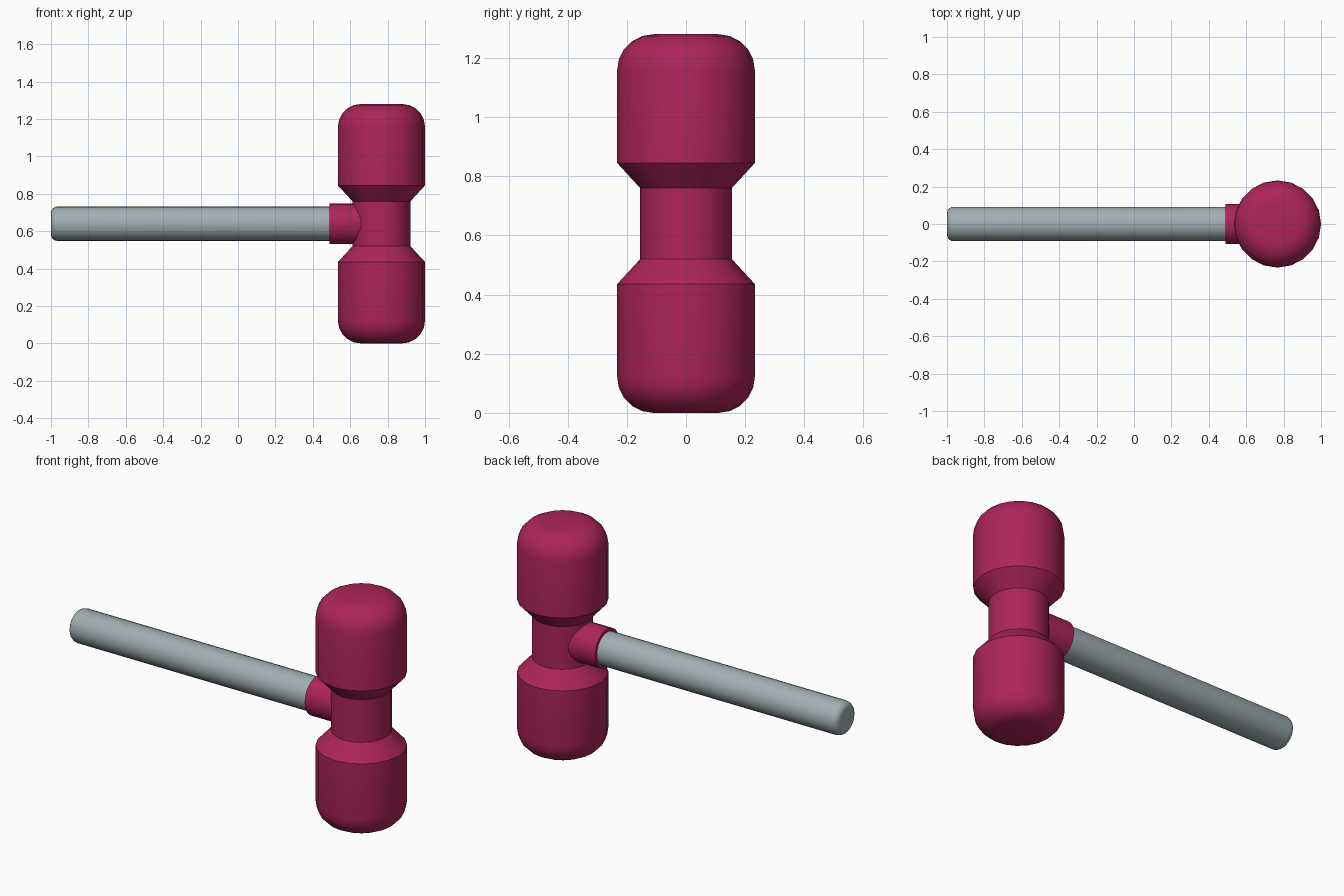
import bpy, bmesh
from math import sin, cos, pi
from mathutils import Matrix

if "Cube" in bpy.data.objects:
    bpy.data.objects.remove(bpy.data.objects["Cube"])


def material(name, rgb):
    mat = bpy.data.materials.new(name)
    mat.diffuse_color = (*rgb, 1)
    mat.use_nodes = True
    mat.node_tree.nodes["Principled BSDF"].inputs["Base Color"].default_value = mat.diffuse_color
    return mat


def lathe(name, profile, sides, matrix, mat, angle):
    """Spin (radius, height) points around local z, cap both ends."""
    bm = bmesh.new()
    rings = [[bm.verts.new((r * cos(2 * pi * i / sides), r * sin(2 * pi * i / sides), h))
              for i in range(sides)] for r, h in profile]
    for a, b in zip(rings, rings[1:]):
        for i in range(sides):
            j = (i + 1) % sides
            bm.faces.new((a[i], a[j], b[j], b[i]))
    bm.faces.new(rings[0][::-1])
    bm.faces.new(rings[-1])
    bm.transform(matrix)
    mesh = bpy.data.meshes.new(name)
    bm.to_mesh(mesh)
    bm.free()
    obj = bpy.data.objects.new(name, mesh)
    bpy.context.collection.objects.link(obj)
    mesh.materials.append(mat)
    bpy.ops.object.select_all(action='DESELECT')
    obj.select_set(True)
    bpy.context.view_layer.objects.active = obj
    bpy.ops.object.shade_smooth_by_angle(angle=angle)
    return obj


def corner(radius, size, steps):
    """Rounded edge at height 0, from the flat end outwards."""
    return [(radius - size + size * sin(pi / 2 * i / steps),
             size - size * cos(pi / 2 * i / steps)) for i in range(steps + 1)]


red = material("head_red", (0.42, 0.018, 0.10))
grey = material("handle_grey", (0.36, 0.43, 0.45))
HEAD_X, MID_Z = 0.767, 0.64

# Head: half profile mirrored about the middle
half = corner(0.233, 0.123, 5) + [(0.233, 0.435), (0.155, 0.52)]
profile = half + [(r, 2 * MID_Z - h) for r, h in reversed(half)]
lathe("mallet_head", profile, 20, Matrix.Translation((HEAD_X, 0, 0)), red, 0.7)

# Collar and handle lie along x
along_x = Matrix.Rotation(pi / 2, 4, 'Y')
lathe("collar", [(0.108, 0), (0.108, 0.24)], 24,
      Matrix.Translation((0.49, 0, MID_Z)) @ along_x, red, 0.7)
lathe("handle", corner(0.092, 0.035, 4) + [(0.092, 1.6)], 24,
      Matrix.Translation((-1, 0, MID_Z)) @ along_x, grey, 0.7)
